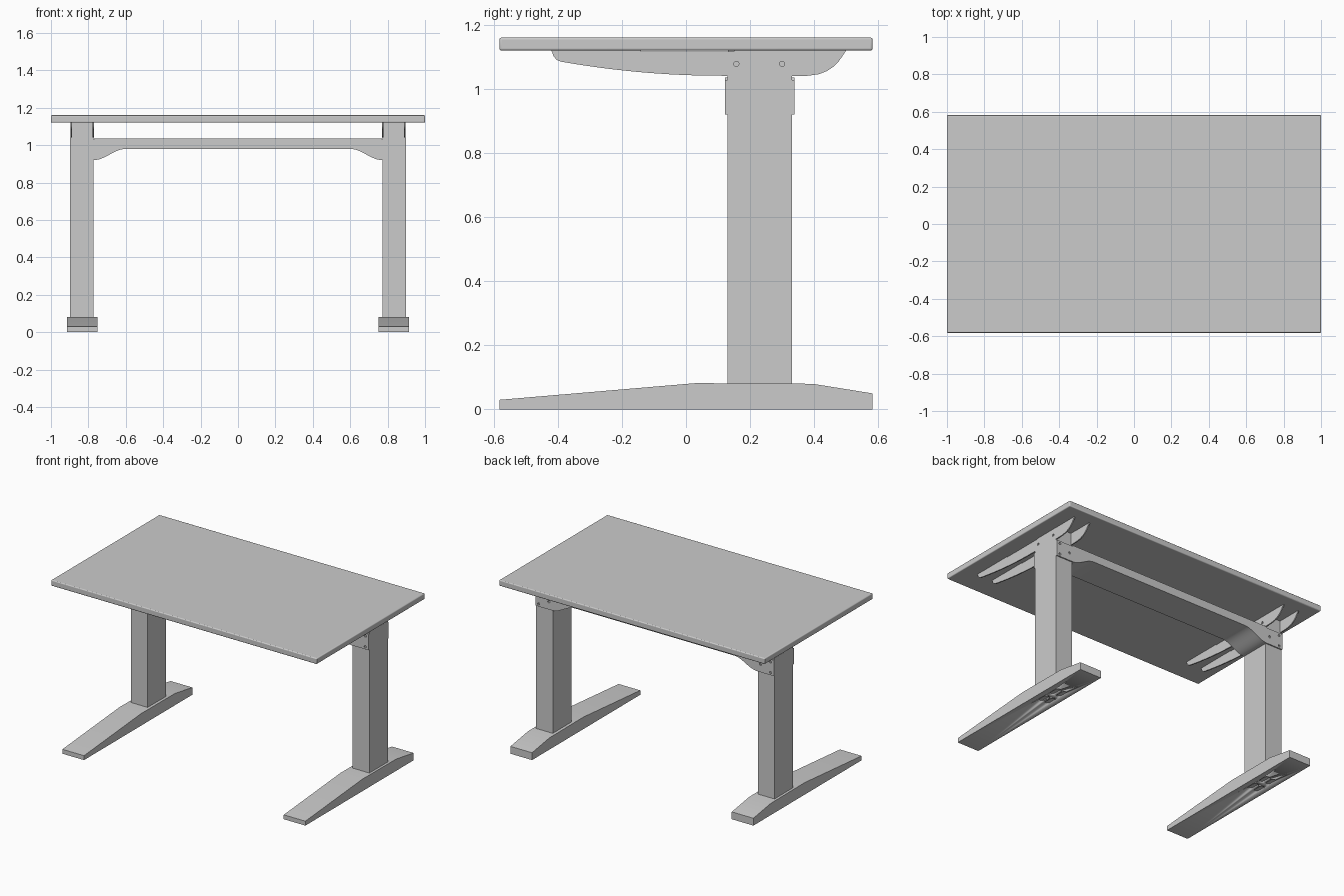
import bpy, bmesh, math
from mathutils import Matrix

if "Cube" in bpy.data.objects:
    bpy.data.objects.remove(bpy.data.objects["Cube"])


def finish(ob, smooth=True):
    bpy.ops.object.select_all(action='DESELECT')
    ob.select_set(True)
    bpy.context.view_layer.objects.active = ob
    if smooth:
        bpy.ops.object.shade_smooth_by_angle(angle=math.radians(30))
    return ob


def box(name, x0, x1, y0, y1, z0, z1, bevel=0):
    bm = bmesh.new()
    bmesh.ops.create_cube(bm, size=1)
    for v in bm.verts:
        v.co = ((x0 + x1) / 2 + v.co.x * (x1 - x0),
                (y0 + y1) / 2 + v.co.y * (y1 - y0),
                (z0 + z1) / 2 + v.co.z * (z1 - z0))
    me = bpy.data.meshes.new(name)
    bm.to_mesh(me)
    bm.free()
    ob = bpy.data.objects.new(name, me)
    bpy.context.collection.objects.link(ob)
    if bevel:
        m = ob.modifiers.new("bevel", 'BEVEL')
        m.width, m.segments = bevel, 3
        m.limit_method = 'ANGLE'
    return ob


def circle(cx, cy, r=0.008, n=16):
    return [(cx + r * math.cos(2 * math.pi * i / n),
             cy + r * math.sin(2 * math.pi * i / n)) for i in range(n)]


def plate(name, loops, axis, lo, hi):
    """Flat outline (with hole loops) extruded from lo to hi along an axis."""
    cu = bpy.data.curves.new(name, 'CURVE')
    cu.dimensions, cu.fill_mode = '2D', 'BOTH'
    cu.extrude = (hi - lo) / 2
    for pts in loops:
        sp = cu.splines.new('POLY')
        sp.points.add(len(pts) - 1)
        for p, (a, b) in zip(sp.points, pts):
            p.co = (a, b, 0, 1)
        sp.use_cyclic_u = True
    tmp = bpy.data.objects.new(name + "_curve", cu)
    bpy.context.collection.objects.link(tmp)
    bpy.context.view_layer.update()
    dg = bpy.context.evaluated_depsgraph_get()
    me = bpy.data.meshes.new_from_object(tmp.evaluated_get(dg))
    bpy.data.objects.remove(tmp)
    mid = (lo + hi) / 2
    if axis == 'X':    # outline is (y, z)
        mat = Matrix(((0, 0, 1, mid), (1, 0, 0, 0), (0, 1, 0, 0), (0, 0, 0, 1)))
    elif axis == 'Y':  # outline is (x, z)
        mat = Matrix(((1, 0, 0, 0), (0, 0, -1, mid), (0, 1, 0, 0), (0, 0, 0, 1)))
    else:              # outline is (x, y)
        mat = Matrix.Translation((0, 0, mid))
    me.transform(mat)
    bm = bmesh.new()
    bm.from_mesh(me)
    bmesh.ops.remove_doubles(bm, verts=bm.verts, dist=1e-5)
    bmesh.ops.recalc_face_normals(bm, faces=bm.faces)
    bm.to_mesh(me)
    bm.free()
    me.name = name
    ob = bpy.data.objects.new(name, me)
    bpy.context.collection.objects.link(ob)
    return finish(ob)


# Table top with softened edges
finish(box("table_top", -1, 1, -0.582, 0.582, 1.12, 1.16, 0.006))

# Outlines of the foot and of the support arm, in y and z
foot = [(-0.582, 0), (0.582, 0), (0.582, 0.05), (0.395, 0.08),
        (0.03, 0.082), (-0.582, 0.03)]
arm = [(-0.42, 1.12), (-0.413, 1.102), (-0.404, 1.091), (-0.39, 1.085)]
for i in range(1, 13):
    t = i / 12
    arm.append((-0.39 + 0.50 * t, 1.041 + 0.044 * (1 - t) ** 2))
arm += [(0.13, 1.04), (0.33, 1.04), (0.38, 1.041), (0.415, 1.046), (0.44, 1.056),
        (0.46, 1.069), (0.475, 1.084), (0.488, 1.102), (0.50, 1.12),
        (0.15, 1.12), (0.15, 1.116), (-0.14, 1.116), (-0.14, 1.12)]
arm_holes = [circle(0.157, 1.078), circle(0.30, 1.078)]

for side, s in (("left", -1), ("right", 1)):
    def span(a, b):
        return sorted((s * a, s * b))

    # Column and its narrower head between the arms
    box(side + "_column", *span(0.772, 0.898), 0.13, 0.33, 0.07, 1.04)
    box(side + "_column_head", *span(0.778, 0.887), 0.131, 0.329, 1.03, 1.12)

    # Pair of arms under the top
    plate(side + "_inner_arm", [arm] + arm_holes, 'X', *span(0.77, 0.778))
    plate(side + "_outer_arm", [arm] + arm_holes, 'X', *span(0.887, 0.895))

    # Foot with shallow slots underneath
    base = plate(side + "_foot", [foot], 'X', *span(0.752, 0.915))
    slots = []
    for dx in (-0.025, 0.025):
        for y in (0.165, 0.275):
            cx = s * 0.833 + dx
            slots.append([(cx + 0.017 * math.cos(a),
                           y + 0.017 * math.sin(a) + (0.022 if k < 9 else -0.022))
                          for k in range(18)
                          for a in [math.pi * (k if k < 9 else k - 1) / 8]])
    cutter = plate(side + "_slot_cutter", slots, 'Z', -0.01, 0.006)
    cutter.hide_render = True
    cutter.hide_set(True)
    m = base.modifiers.new("slots", 'BOOLEAN')
    m.operation, m.object, m.solver = 'DIFFERENCE', cutter, 'EXACT'

# Crossbar: lower edge flares down in an S curve at both ends
flare = []
for i in range(13):
    t = i / 12
    flare.append((0.772 - 0.172 * t, 0.92 + 0.06 * (1 - math.cos(math.pi * t)) / 2))
lower = [(-x, z) for x, z in flare] + flare[::-1]
core = lower + [(0.77, 1.035), (-0.77, 1.035)]
skin = ([(-0.898, 0.92)] + lower +
        [(0.898, 0.92), (0.898, 1.028), (0.772, 1.028), (0.77, 1.035),
         (-0.77, 1.035), (-0.772, 1.028), (-0.898, 1.028)])
bolts = [circle(s * x, z) for s in (-1, 1)
         for x, z in ((0.873, 1.01), (0.873, 0.937), (0.797, 0.973))]
plate("crossbar_core", [core], 'Y', 0.13, 0.33)
plate("crossbar_front_plate", [skin] + bolts, 'Y', 0.122, 0.13)
plate("crossbar_back_plate", [skin] + bolts, 'Y', 0.33, 0.338)
